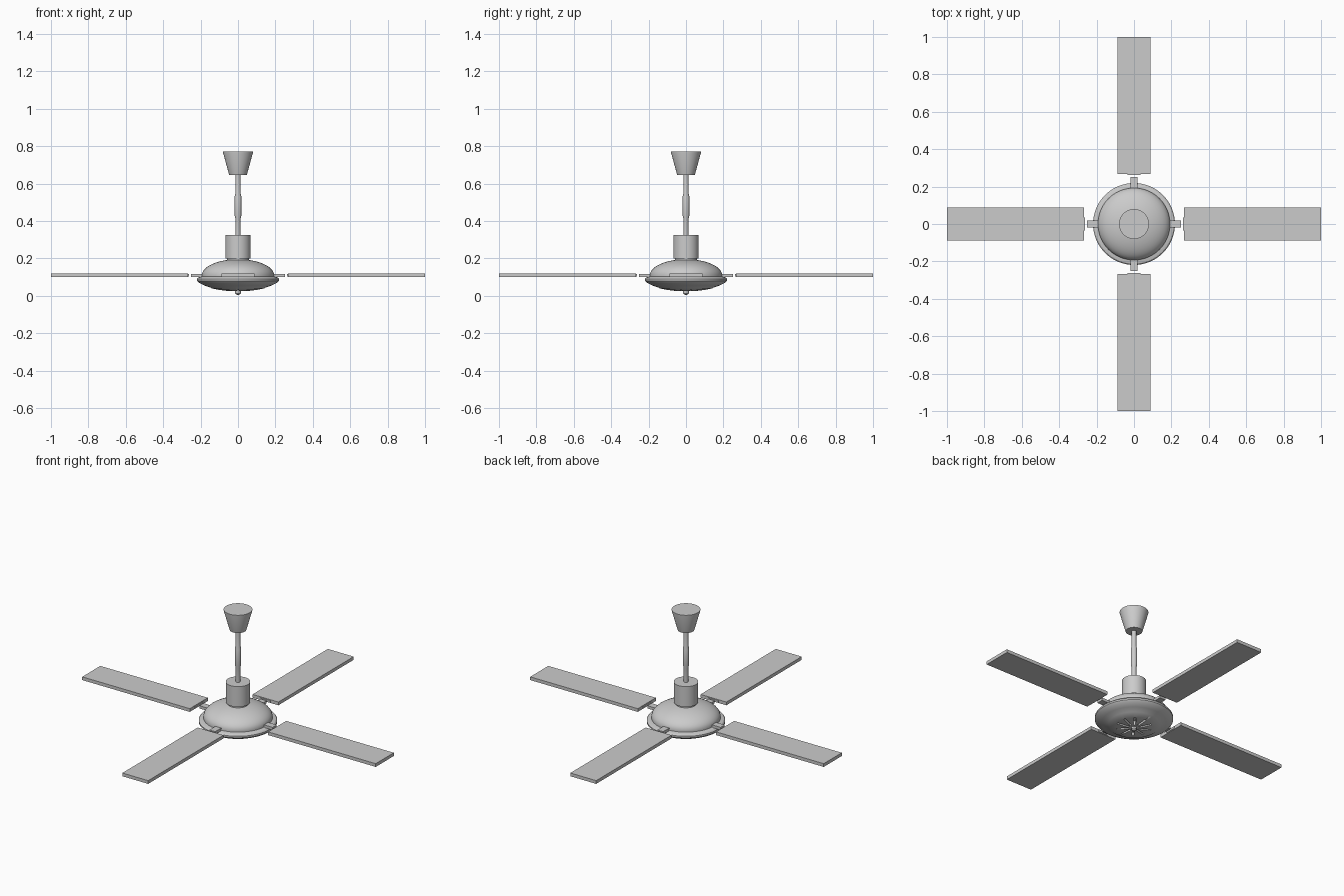
import bpy, bmesh, math
from mathutils import Matrix

if "Cube" in bpy.data.objects:
    bpy.data.objects.remove(bpy.data.objects["Cube"])


def finish(name, bm, smooth=True):
    bmesh.ops.recalc_face_normals(bm, faces=bm.faces)
    me = bpy.data.meshes.new(name)
    bm.to_mesh(me)
    bm.free()
    ob = bpy.data.objects.new(name, me)
    bpy.context.collection.objects.link(ob)
    if smooth:
        bpy.ops.object.select_all(action='DESELECT')
        ob.select_set(True)
        bpy.context.view_layer.objects.active = ob
        bpy.ops.object.shade_smooth_by_angle(angle=math.radians(30))
    return ob


def lathe(name, profile, n=48):
    """Closed solid of revolution; profile runs from axis to axis as (r, z)."""
    bm = bmesh.new()
    rings = []
    for r, z in profile:
        count = 1 if r == 0 else n
        rings.append([bm.verts.new((r * math.cos(math.tau * i / n),
                                    r * math.sin(math.tau * i / n), z))
                      for i in range(count)])
    for a, b in zip(rings, rings[1:]):
        for i in range(n):
            j = (i + 1) % n
            if len(a) == 1:
                bm.faces.new((a[0], b[i], b[j]))
            elif len(b) == 1:
                bm.faces.new((a[i], a[j], b[0]))
            else:
                bm.faces.new((a[i], a[j], b[j], b[i]))
    return finish(name, bm)


def add_box(bm, x0, x1, width, z0, z1, angle):
    m = (Matrix.Rotation(angle, 4, 'Z')
         @ Matrix.Translation(((x0 + x1) / 2, 0, (z0 + z1) / 2))
         @ Matrix.Diagonal((x1 - x0, width, z1 - z0, 1)))
    bmesh.ops.create_cube(bm, size=1, matrix=m)


def box(name, *args):
    bm = bmesh.new()
    add_box(bm, *args)
    return finish(name, bm, False)


# Ceiling canopy, down rod with thicker sleeve, motor collar
lathe("ceiling_canopy", [(0, 0.645), (0.047, 0.645), (0.08, 0.765), (0.08, 0.77), (0, 0.77)])
lathe("down_rod", [(0, 0.30), (0.013, 0.30), (0.013, 0.41), (0.018, 0.43), (0.018, 0.53),
                   (0.013, 0.55), (0.013, 0.66), (0, 0.66)], 24)
lathe("motor_collar", [(0, 0.20), (0.068, 0.20), (0.068, 0.325), (0, 0.325)])
lathe("collar_neck", [(0, 0.18), (0.06, 0.18), (0.06, 0.202), (0, 0.202)])

# Upper housing dome
dome = [(0, 0.09), (0.193, 0.09)]
dome += [(0.193 * math.cos(math.pi / 2 * i / 12), 0.11 + 0.085 * math.sin(math.pi / 2 * i / 12))
         for i in range(12)]
lathe("upper_housing", dome + [(0, 0.195)], 64)

# Lower housing bowl with recessed radial vents
bowl = lathe("lower_housing", [(0, 0.024), (0.05, 0.025), (0.10, 0.031), (0.14, 0.039),
                               (0.145, 0.043), (0.18, 0.055), (0.21, 0.07), (0.219, 0.08),
                               (0.219, 0.09), (0.212, 0.098), (0.19, 0.104), (0, 0.104)], 64)
bm = bmesh.new()
for i in range(10):
    add_box(bm, 0.03, 0.10, 0.012, 0.0, 0.05, math.tau * (i + 0.5) / 10)
cutter = finish("vent_cutter", bm, False)
cutter.hide_render = True
cutter.hide_viewport = True
cut = bowl.modifiers.new("vents", 'BOOLEAN')
cut.operation = 'DIFFERENCE'
cut.solver = 'EXACT'
cut.object = cutter

# Bottom knob
lathe("bottom_knob", [(0, 0.004), (0.009, 0.006), (0.015, 0.013), (0.015, 0.03), (0, 0.03)], 24)

# Four blades, each with its arm and root plate
for k in range(4):
    a = k * math.pi / 2
    box(f"blade_arm_{k + 1}", 0.15, 0.25, 0.04, 0.10, 0.117, a)
    box(f"blade_{k + 1}", 0.267, 1.0, 0.176, 0.10, 0.12, a)
    box(f"blade_root_{k + 1}", 0.263, 0.28, 0.07, 0.103, 0.117, a)
